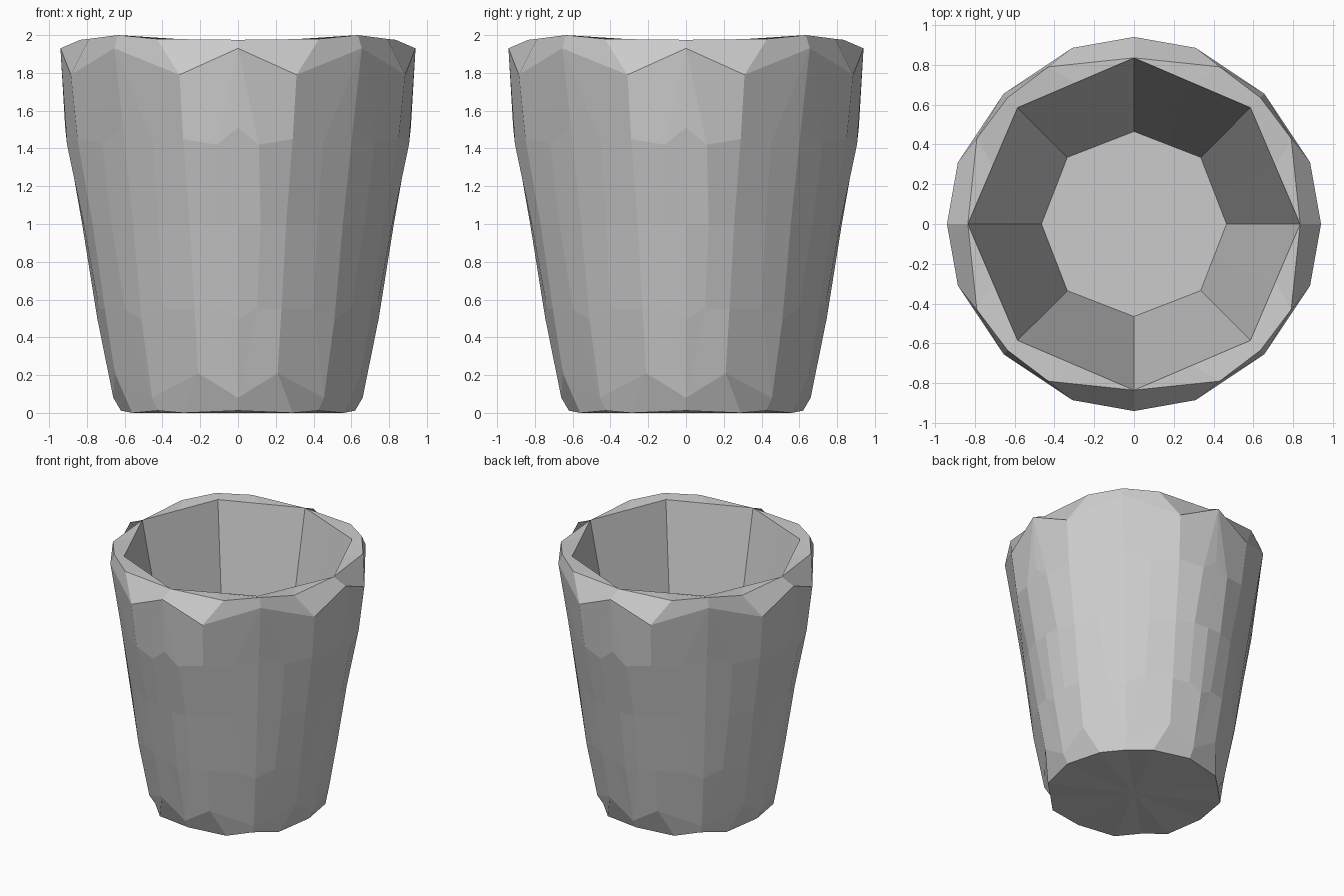
import bpy, bmesh
from mathutils import Vector

if "Cube" in bpy.data.objects:
    bpy.data.objects.remove(bpy.data.objects["Cube"])

# Profiles run floor -> inner lip -> rim -> shoulder -> wall -> foot -> base
FLOOR, UNDER = (0, 0, .15), (0, 0, 0)


def diagonal(points):
    return [(r, r, z) for r, z in points]


# Profile in the middle of the straight-facing panels
face = [FLOOR] + [(0, y, z) for y, z in (
    (.465, .15), (.835, 1.975), (.835, 1.975), (.94, 1.93), (.915, 1.51),
    (.825, 1.0), (.745, .5), (.66, .08), (.62, .012))] + [UNDER]

# Profile in the middle of the diagonal panels
diag = [FLOOR] + diagonal((
    (.335, .15), (.585, 1.98), (.635, 2.0), (.655, 1.93), (.61, 1.52),
    (.555, 1.0), (.51, .49), (.455, .08), (.425, .012))) + [UNDER]

# Profile along the ridge between two panels
mid = lambda a, b: tuple((Vector(a) + Vector(b)) / 2)
ridge = [FLOOR, mid(face[1], diag[1]), mid(face[2], diag[2]),
         (.43, .79, 1.98), (.31, .885, 1.79), (.29, .85, 1.45),
         (.255, .77, 1.0), (.23, .705, .55), (.21, .652, .21),
         (.29, .56, 0), UNDER]

# Edges of the long flat in each panel; they share the panel's ends
face_flat = face[:5] + [(.11, .905, 1.42), (.12, .817, 1.0), (.10, .735, .55)] + face[8:]
diag_flat = diag[:5] + [(.45, .72, 1.43), (.42, .67, 1.0), (.40, .60, .55)] + diag[8:]

columns = [face, face_flat, ridge, diag_flat, diag]

# The eight mirrored and turned copies of the wedge
turns = [lambda x, y: (x, y), lambda x, y: (-x, y),
         lambda x, y: (x, -y), lambda x, y: (-x, -y)]
copies = [lambda p, t=t, s=s: (*t(*((p[1], p[0]) if s else (p[0], p[1]))), p[2])
          for t in turns for s in (False, True)]

bm = bmesh.new()
for place in copies:
    for a, b in zip(columns, columns[1:]):
        for i in range(len(a) - 1):
            corners = list(dict.fromkeys((a[i], a[i + 1], b[i + 1], b[i])))
            if len(corners) > 2:
                bm.faces.new([bm.verts.new(place(p)) for p in corners])
bmesh.ops.remove_doubles(bm, verts=bm.verts, dist=.0005)
bmesh.ops.recalc_face_normals(bm, faces=bm.faces)

# Faceted cup
mesh = bpy.data.meshes.new("faceted_cup")
bm.to_mesh(mesh)
bm.free()
bpy.context.collection.objects.link(bpy.data.objects.new("faceted_cup", mesh))
